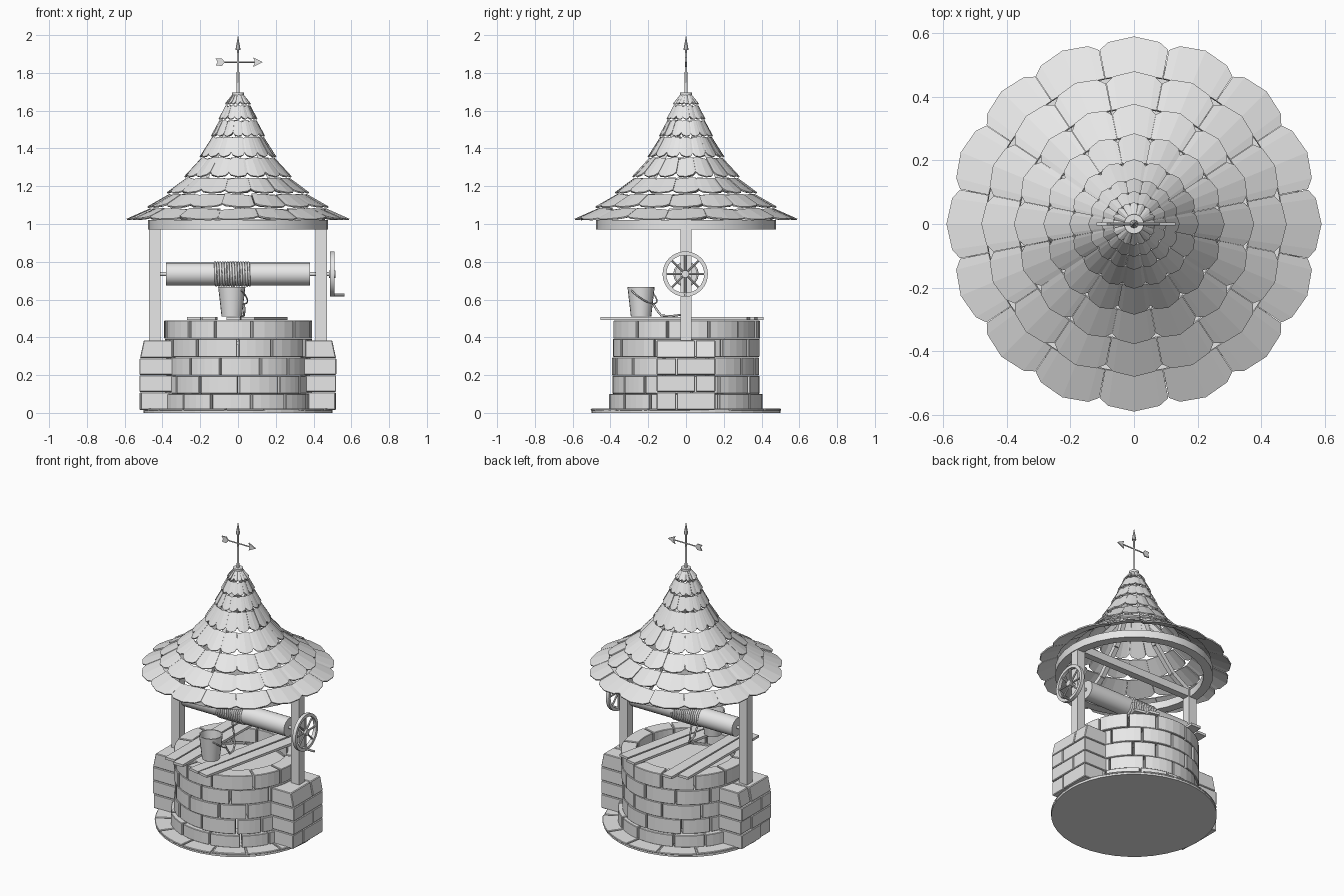
import bpy, bmesh, math, random
from mathutils import Vector, Matrix

random.seed(4)
if "Cube" in bpy.data.objects:
    bpy.data.objects.remove(bpy.data.objects["Cube"], do_unlink=True)

grey = bpy.data.materials.new("plain grey")
grey.use_nodes = True
grey.diffuse_color = (0.8, 0.8, 0.8, 1)
grey.node_tree.nodes["Principled BSDF"].inputs["Base Color"].default_value = (0.8, 0.8, 0.8, 1)


def finish(name, bm, smooth=False, bevel=0):
    """Turn a bmesh into a named object."""
    bmesh.ops.recalc_face_normals(bm, faces=bm.faces)
    me = bpy.data.meshes.new(name)
    bm.to_mesh(me)
    bm.free()
    me.materials.append(grey)
    ob = bpy.data.objects.new(name, me)
    bpy.context.collection.objects.link(ob)
    if bevel:
        mod = ob.modifiers.new("worn edges", "BEVEL")
        mod.width, mod.segments = bevel, 1
    if smooth:
        bpy.ops.object.select_all(action="DESELECT")
        ob.select_set(True)
        bpy.context.view_layer.objects.active = ob
        bpy.ops.object.shade_smooth_by_angle(angle=math.radians(40))
    return ob


def add_box(bm, lo, hi):
    lo, hi = Vector(lo), Vector(hi)
    mat = Matrix.Translation((lo + hi) / 2) @ Matrix.Diagonal((*(hi - lo), 1))
    return bmesh.ops.create_cube(bm, size=1, matrix=mat)["verts"]


def add_rod(bm, a, b, r1, r2=None, sides=12):
    a, b = Vector(a), Vector(b)
    turn = (b - a).to_track_quat("Z", "Y").to_matrix().to_4x4()
    bmesh.ops.create_cone(bm, cap_ends=True, segments=sides, radius1=r1,
                          radius2=r1 if r2 is None else r2, depth=(b - a).length,
                          matrix=Matrix.Translation((a + b) / 2) @ turn)


def add_beam(bm, a, b, width, depth):
    a, b = Vector(a), Vector(b)
    turn = (b - a).to_track_quat("Z", "Y").to_matrix().to_4x4()
    bmesh.ops.create_cube(bm, size=1, matrix=Matrix.Translation((a + b) / 2) @ turn
                          @ Matrix.Diagonal((width, depth, (b - a).length, 1)))


def lathe(name, profile, sides, smooth=True):
    """Spin a closed (radius, z) outline about the z axis."""
    bm = bmesh.new()
    vs = [bm.verts.new((r, 0, z)) for r, z in profile]
    edges = [bm.edges.new((vs[i], vs[(i + 1) % len(vs)])) for i in range(len(vs))]
    bmesh.ops.spin(bm, geom=vs + edges, cent=(0, 0, 0), axis=(0, 0, 1),
                   angle=math.tau, steps=sides, use_merge=True)
    bmesh.ops.remove_doubles(bm, verts=bm.verts, dist=0.0001)
    return finish(name, bm, smooth)


def tube(name, pts, radius):
    cu = bpy.data.curves.new(name, "CURVE")
    cu.dimensions, cu.bevel_depth, cu.bevel_resolution = "3D", radius, 1
    cu.use_fill_caps = True
    sp = cu.splines.new("POLY")
    sp.points.add(len(pts) - 1)
    for p, co in zip(sp.points, pts):
        p.co = (*co, 1)
        p.radius = 1
    cu.materials.append(grey)
    ob = bpy.data.objects.new(name, cu)
    bpy.context.collection.objects.link(ob)


def stone_ring(name, count, r_in, r_out, z0, z1, shift, gap=0.005, wobble=0.006):
    """One course of curved stones with uneven joints."""
    bm = bmesh.new()
    step = math.tau / count
    cuts = [(i + shift + random.uniform(-0.15, 0.15)) * step for i in range(count)]
    cuts.append(cuts[0] + math.tau)
    for a0, a1 in zip(cuts, cuts[1:]):
        a0, a1 = a0 + gap / r_out, a1 - gap / r_out
        r = r_out + random.uniform(-wobble, wobble)
        loops = []
        for k in range(5):
            a = a0 + (a1 - a0) * k / 4
            loops.append([bm.verts.new((q * math.cos(a), q * math.sin(a), z))
                          for q, z in ((r_in, z0), (r, z0), (r, z1), (r_in, z1))])
        for p, q in zip(loops, loops[1:]):
            for j in range(4):
                bm.faces.new((p[j], p[(j + 1) % 4], q[(j + 1) % 4], q[j]))
        bm.faces.new(loops[0])
        bm.faces.new(loops[-1])
    finish(name, bm, bevel=0.003)


# Ground slab, flagstones and round stone wall
bm = bmesh.new()
add_rod(bm, (0, 0, 0), (0, 0, 0.014), 0.5, sides=40)
finish("ground_slab", bm)
stone_ring("flagstones", 14, 0.38, 0.5, 0.012, 0.022, 0.2)
stone_ring("wall_footing", 13, 0.3, 0.41, 0.02, 0.1, 0)
for i in range(4):
    z = 0.1 + i * 0.0975
    stone_ring(f"wall_course_{i + 1}", 12, 0.3, 0.388, z + 0.001, z + 0.0965, 0.5 * (i % 2))
bm = bmesh.new()
add_rod(bm, (0, 0, 0.36), (0, 0, 0.38), 0.302, sides=40)
finish("water", bm)

# Stone piers and wooden posts on both sides
for side, label in ((1, "left"), (-1, "right")):
    bm = bmesh.new()
    heights = (0.015, 0.11, 0.2, 0.29, 0.385)
    for i, (z0, z1) in enumerate(zip(heights, heights[1:])):
        split = (-0.05, 0.05)[i % 2]
        for y0, y1 in ((-0.155, split - 0.002), (split + 0.002, 0.155)):
            out = 0.517 + random.uniform(-0.005, 0.005)
            vs = add_box(bm, (0.33, y0, z0 + 0.001), (out, y1, z1 - 0.001))
            if i == 3:
                for v in vs:
                    if v.co.z > z0 + 0.02 and v.co.x > 0.4:
                        v.co.x -= 0.02
    bmesh.ops.scale(bm, vec=(side, 1, 1), verts=bm.verts)
    finish(f"{label}_pier", bm, bevel=0.004)
    bm = bmesh.new()
    add_box(bm, (side * 0.44 - 0.03, -0.028, 0.36), (side * 0.44 + 0.03, 0.028, 1.02))
    finish(f"{label}_post", bm)

# Roof frame: ring beam, cross beams and rafters
lathe("ring_beam", [(0.42, 0.97), (0.477, 0.97), (0.477, 1.02), (0.42, 1.02)], 32)
bm = bmesh.new()
add_beam(bm, (-0.44, 0, 1.0), (0.44, 0, 1.0), 0.045, 0.05)
path = [(0.44, 1.01), (0.3, 1.1), (0.17, 1.25), (0.05, 1.5)]
for i in range(4):
    a = i * math.pi / 2
    for (r0, z0), (r1, z1) in zip(path, path[1:]):
        add_beam(bm, (r0 * math.cos(a), r0 * math.sin(a), z0),
                 (r1 * math.cos(a), r1 * math.sin(a), z1), 0.03, 0.03)
finish("roof_frame", bm)

# Shingles: aligned rows on a flared cone
rows = [(0.588, 1.02), (0.478, 1.085), (0.375, 1.16), (0.282, 1.245), (0.2, 1.35),
        (0.14, 1.46), (0.1, 1.55), (0.066, 1.63), (0.026, 1.695)]
bm = bmesh.new()
half = math.pi / 16
for (r0, z0), (r1, z1) in zip(rows, rows[1:]):
    low = Vector((r0, z0))
    high = low + (Vector((r1, z1 - 0.016)) - low) * 1.12
    for i in range(16):
        mid = i * 2 * half
        tilt = random.uniform(-0.006, 0.006)
        prev = None
        for t, trim in ((-1, 0.26), (-0.72, 0.1), (0, 0), (0.72, 0.1), (1, 0.26)):
            a = mid + t * half * 0.99
            pair = []
            for p in (low.lerp(high, trim), high):
                lift = t * tilt + 0.004 * (1 - t * t)
                pair.append(bm.verts.new((p.x * math.cos(a), p.x * math.sin(a), p.y + lift)))
            if prev:
                bm.faces.new((prev[0], pair[0], pair[1], prev[1]))
            prev = pair
shingles = finish("roof_shingles", bm)
mod = shingles.modifiers.new("thickness", "SOLIDIFY")
mod.thickness, mod.offset = 0.008, 0

# Weather vane
bm = bmesh.new()
add_rod(bm, (0, 0, 1.675), (0, 0, 1.697), 0.031, sides=16)
add_rod(bm, (0, 0, 1.69), (0, 0, 1.94), 0.008, 0.005)
add_rod(bm, (0, 0, 1.92), (0, 0, 2.0), 0.014, 0, 8)
add_rod(bm, (-0.1, 0, 1.857), (0.1, 0, 1.857), 0.004, sides=8)
finish("vane_rod", bm, True)
for name, outline in (("vane_head", ((0.13, 0), (0.08, 0.025), (0.09, 0), (0.08, -0.025))),
                      ("vane_tail", ((-0.07, 0), (-0.085, 0.02), (-0.118, 0.018),
                                     (-0.108, 0), (-0.118, -0.018), (-0.085, -0.02)))):
    bm = bmesh.new()
    face = bm.faces.new([bm.verts.new((x, -0.004, 1.857 + z)) for x, z in outline])
    ext = bmesh.ops.extrude_face_region(bm, geom=[face])["geom"]
    bmesh.ops.translate(bm, vec=(0, 0.008, 0),
                        verts=[v for v in ext if isinstance(v, bmesh.types.BMVert)])
    finish(name, bm)

# Windlass drum, axle and wound rope
axis_z = 0.735
bm = bmesh.new()
add_rod(bm, (-0.38, 0, axis_z), (0.38, 0, axis_z), 0.06, sides=24)
add_rod(bm, (-0.43, 0, axis_z), (0.515, 0, axis_z), 0.01)
finish("windlass_drum", bm, True)
turns = 14
coil = []
for i in range(turns * 16 + 1):
    a = i * math.tau / 16
    coil.append((-0.125 + 0.19 * i / (turns * 16), 0.061 * math.cos(a), axis_z + 0.061 * math.sin(a)))
tube("wound_rope", coil, 0.0065)

# Crank wheel with spokes and handle
wheel = [(0.106 * math.cos(a), 0.106 * math.sin(a)) for a in [i * math.pi / 4 for i in range(8)]]
ob = lathe("wheel_rim", [(0.1, -0.011), (0.12, -0.011), (0.12, 0.011), (0.1, 0.011)], 32)
ob.location, ob.rotation_euler = (0.499, -0.004, axis_z), (0, math.pi / 2, 0)
bm = bmesh.new()
for y, z in wheel:
    add_rod(bm, (0.499, -0.004, axis_z), (0.499, y - 0.004, axis_z + z), 0.006, sides=8)
add_rod(bm, (0.483, -0.004, axis_z), (0.515, -0.004, axis_z), 0.02)
add_rod(bm, (0.5, -0.004, 0.624), (0.565, -0.004, 0.624), 0.007, sides=8)
finish("wheel_spokes", bm, True)

# Loose planks across the well mouth
bm = bmesh.new()
for (x0, y0), (x1, y1) in (((-0.025, -0.43), (0.15, 0.37)), ((0.052, -0.445), (0.228, 0.33)),
                           ((-0.235, -0.38), (-0.23, 0.36)), ((-0.155, -0.41), (-0.145, 0.41))):
    add_beam(bm, (x0, y0, 0.499), (x1, y1, 0.499), 0.072, 0.016)
finish("planks", bm)

# Bucket with bail and rope
bx, by = -0.033, -0.238
ob = lathe("bucket", [(0, 0.51), (0.054, 0.51), (0.072, 0.667), (0.064, 0.667), (0.048, 0.52), (0, 0.52)], 20)
ob.location = (bx, by, 0)
out, across = Vector((0.7, 0.7, 0)), Vector((0.7, -0.7, 0))
bail = []
for i in range(13):
    a = math.pi * i / 12
    p = Vector((bx, by, 0.648)) + across * 0.073 * math.cos(a) + out * 0.095 * math.sin(a)
    bail.append(p - Vector((0, 0, 0.07 * math.sin(a))))
tube("bucket_bail", bail, 0.004)
tube("slack_rope", [(-0.03, -0.02, 0.68), (-0.03, 0.0, 0.58), (-0.01, -0.02, 0.52), (0.02, -0.08, 0.512),
                    (0.03, -0.13, 0.515), (0.035, -0.155, 0.545), (0.03, -0.175, 0.58)], 0.006)
